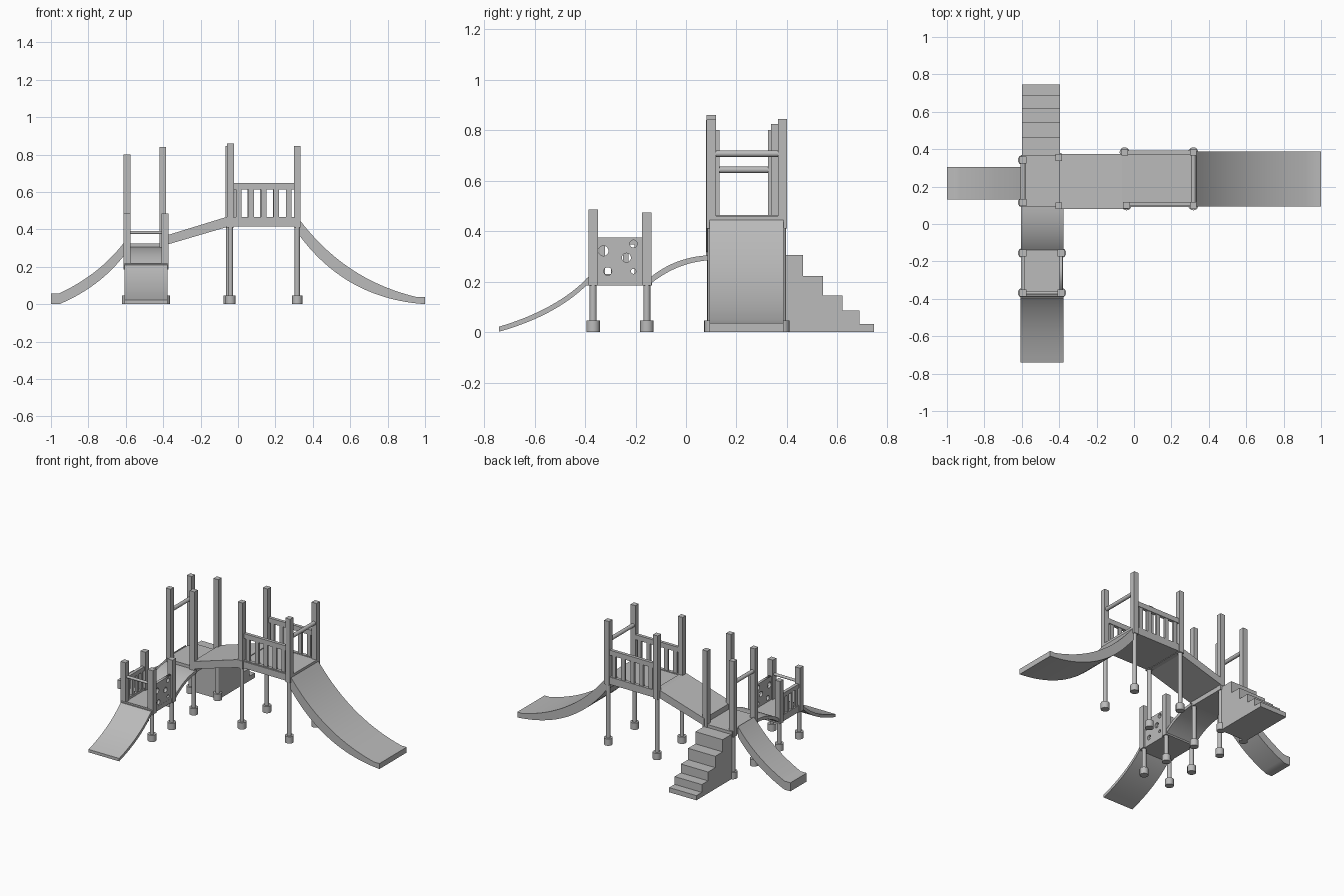
import bpy, bmesh
from mathutils import Matrix, Vector

cube = bpy.data.objects.get("Cube")
if cube:
    bpy.data.objects.remove(cube, do_unlink=True)

grey = bpy.data.materials.new("plain_grey")
grey.use_nodes = True
grey.diffuse_color = (0.5, 0.5, 0.5, 1)
grey.node_tree.nodes["Principled BSDF"].inputs["Base Color"].default_value = (0.5, 0.5, 0.5, 1)


def finish(name, bm, smooth=False):
    bmesh.ops.recalc_face_normals(bm, faces=bm.faces[:])
    mesh = bpy.data.meshes.new(name)
    bm.to_mesh(mesh)
    bm.free()
    mesh.materials.append(grey)
    ob = bpy.data.objects.new(name, mesh)
    bpy.context.collection.objects.link(ob)
    if smooth:
        bpy.ops.object.select_all(action='DESELECT')
        ob.select_set(True)
        bpy.context.view_layer.objects.active = ob
        bpy.ops.object.shade_smooth_by_angle()


def add_box(bm, x, y, z):
    size = Vector((x[1] - x[0], y[1] - y[0], z[1] - z[0]))
    mid = Vector((sum(x), sum(y), sum(z))) / 2
    bmesh.ops.create_cube(bm, size=1, matrix=Matrix.Translation(mid) @ Matrix.Diagonal(size).to_4x4())


def box(name, x, y, z):
    bm = bmesh.new()
    add_box(bm, x, y, z)
    finish(name, bm)


def add_rod(bm, a, b, r):
    a, b = Vector(a), Vector(b)
    turn = (b - a).to_track_quat('Z', 'Y').to_matrix().to_4x4()
    bmesh.ops.create_cone(bm, cap_ends=True, segments=16, radius1=r, radius2=r,
                          depth=(b - a).length, matrix=Matrix.Translation((a + b) / 2) @ turn)


def rod(name, a, b, r):
    bm = bmesh.new()
    add_rod(bm, a, b, r)
    finish(name, bm, True)


def prism(name, profile, across, along_x, smooth=True):
    """Extrude a side profile of (distance, height) points across the other axis."""
    bm = bmesh.new()
    lo, hi = across
    place = (lambda u, z: (u, lo, z)) if along_x else (lambda u, z: (lo, u, z))
    face = bm.faces.new([bm.verts.new(place(u, z)) for u, z in profile])
    ext = bmesh.ops.extrude_face_region(bm, geom=[face])
    move = (0, hi - lo, 0) if along_x else (hi - lo, 0, 0)
    bmesh.ops.translate(bm, vec=move, verts=[v for v in ext["geom"] if isinstance(v, bmesh.types.BMVert)])
    finish(name, bm, smooth)


def bend(a, c, b, n=18):
    """Quadratic curve from a to b pulled toward c."""
    a, b, c = Vector(a), Vector(b), Vector(c)
    return [tuple(a * (1 - t) ** 2 + c * 2 * t * (1 - t) + b * t * t) for t in (i / n for i in range(n + 1))]


def post(name, x, y, deck, top, half=0.018):
    """Square post above the deck, round leg and round foot below."""
    box(name, (x - half, x + half), (y - half, y + half), (deck, top))
    bm = bmesh.new()
    add_rod(bm, (x, y, 0.03), (x, y, deck + 0.01), 0.014)
    add_rod(bm, (x, y, 0), (x, y, 0.046), 0.027)
    finish(name + "_leg", bm, True)


def fence(name, along_x, at, span, z, rails, n, slat):
    """Two rails joined by upright slats."""
    bm = bmesh.new()
    lo, hi = span

    def piece(u, h, thick):
        t = (at - thick, at + thick)
        add_box(bm, u if along_x else t, t if along_x else u, h)
    piece(span, (z[0], z[0] + rails[0]), 0.011)
    piece(span, (z[1] - rails[1], z[1]), 0.011)
    for i in range(n):
        u = lo + (hi - lo) * (i + 0.5) / n
        piece((u - slat, u + slat), z, 0.007)
    finish(name, bm)


# Decks
box("middle_deck", (-0.605, -0.385), (0.09, 0.37), (0.285, 0.325))
box("high_deck", (-0.065, 0.335), (0.09, 0.385), (0.415, 0.46))
box("low_deck", (-0.605, -0.38), (-0.395, -0.135), (0.185, 0.215))

# Posts, legs and feet
for name, x, y, top in (("right_back", -0.594, 0.342, 0.80), ("right_front", -0.594, 0.115, 0.80),
                        ("left_back", -0.402, 0.355, 0.825), ("left_front", -0.402, 0.098, 0.84)):
    post("middle_post_" + name, x, y, 0.285, top)
for name, x, y, top in (("right_back", -0.05, 0.383, 0.845), ("right_front", -0.04, 0.1, 0.86),
                        ("left_back", 0.317, 0.383, 0.845), ("left_front", 0.317, 0.1, 0.845)):
    post("high_post_" + name, x, y, 0.41, top)
for name, x, y, top in (("right_back", -0.594, -0.155, 0.475), ("right_front", -0.594, -0.368, 0.485),
                        ("left_back", -0.39, -0.155, 0.475), ("left_front", -0.39, -0.368, 0.485)):
    post("low_post_" + name, x, y, 0.185, top, 0.019)

# Bars over the slide entries
rod("middle_bar", (-0.594, 0.115, 0.643), (-0.594, 0.342, 0.643), 0.013)
rod("high_bar", (0.317, 0.1, 0.707), (0.317, 0.383, 0.707), 0.013)
rod("low_bar", (-0.594, -0.368, 0.383), (-0.39, -0.368, 0.383), 0.009)

# Fences
fence("high_fence_front", True, 0.107, (-0.03, 0.305), (0.415, 0.648), (0.05, 0.034), 5, 0.014)
fence("high_fence_back", True, 0.383, (-0.04, 0.305), (0.415, 0.648), (0.05, 0.034), 5, 0.014)
fence("low_fence_right", False, -0.594, (-0.355, -0.17), (0.2, 0.375), (0.03, 0.028), 4, 0.011)

# Panel with round holes
curve = bpy.data.curves.new("panel_outline", 'CURVE')
curve.dimensions, curve.fill_mode, curve.extrude = '2D', 'BOTH', 0.009


def outline(points):
    s = curve.splines.new('POLY')
    s.points.add(len(points) - 1)
    for p, (u, v) in zip(s.points, points):
        p.co = (u, v, 0, 1)
    s.use_cyclic_u = True


outline([(-0.355, 0.2), (-0.17, 0.2), (-0.17, 0.375), (-0.355, 0.375)])
for u, v, r in ((-0.327, 0.322, 0.02), (-0.208, 0.35, 0.015), (-0.236, 0.295, 0.018),
                (-0.31, 0.241, 0.016), (-0.208, 0.241, 0.01)):
    outline([tuple(Vector((u, v)) + Matrix.Rotation(i * 6.28319 / 20, 2) @ Vector((r, 0))) for i in range(20)])
source = bpy.data.objects.new("panel_outline", curve)
bpy.context.collection.objects.link(source)
flat = source.evaluated_get(bpy.context.evaluated_depsgraph_get()).to_mesh()
bm = bmesh.new()
bm.from_mesh(flat)
bmesh.ops.remove_doubles(bm, verts=bm.verts[:], dist=0.0001)
stand = Matrix(((0, 0, 1, -0.39), (1, 0, 0, 0), (0, 1, 0, 0), (0, 0, 0, 1)))
bmesh.ops.transform(bm, matrix=stand, verts=bm.verts[:])
finish("low_hole_panel", bm)
bpy.data.objects.remove(source, do_unlink=True)

# Slides
prism("big_slide", bend((0.33, 0.45), (0.575, 0.126), (0.96, 0.037)) + [(1, 0.037)]
      + bend((1, 0), (0.58, 0.028), (0.33, 0.365)), (0.093, 0.387), True)
prism("small_slide", bend((-0.605, 0.335), (-0.737, 0.16), (-0.955, 0.058)) + [(-1, 0.058), (-1, 0)]
      + bend((-0.955, 0), (-0.74, 0.09), (-0.605, 0.265)), (0.13, 0.305), True)
prism("front_slide", bend((-0.385, 0.22), (-0.51, 0.09), (-0.74, 0.022))
      + bend((-0.74, 0.002), (-0.51, 0.067), (-0.385, 0.195)), (-0.607, -0.377), False)

# Bridges
prism("arched_bridge", bend((-0.14, 0.218), (-0.04, 0.3), (0.1, 0.305))
      + bend((0.1, 0.285), (-0.03, 0.28), (-0.14, 0.192)), (-0.605, -0.377), False)
prism("sloped_bridge", [(-0.4, 0.312), (-0.06, 0.412), (-0.03, 0.412), (-0.03, 0.465), (-0.065, 0.465),
                        (-0.4, 0.362)], (0.08, 0.375), True, False)

# Stairs
steps = [(0.36, 0)]
for y, z in ((0.745, 0.032), (0.687, 0.085), (0.62, 0.145), (0.542, 0.222), (0.463, 0.305)):
    steps += [(y, steps[-1][1]), (y, z)]
prism("stairs", steps + [(0.36, 0.305)], (-0.6, -0.395), False, False)
